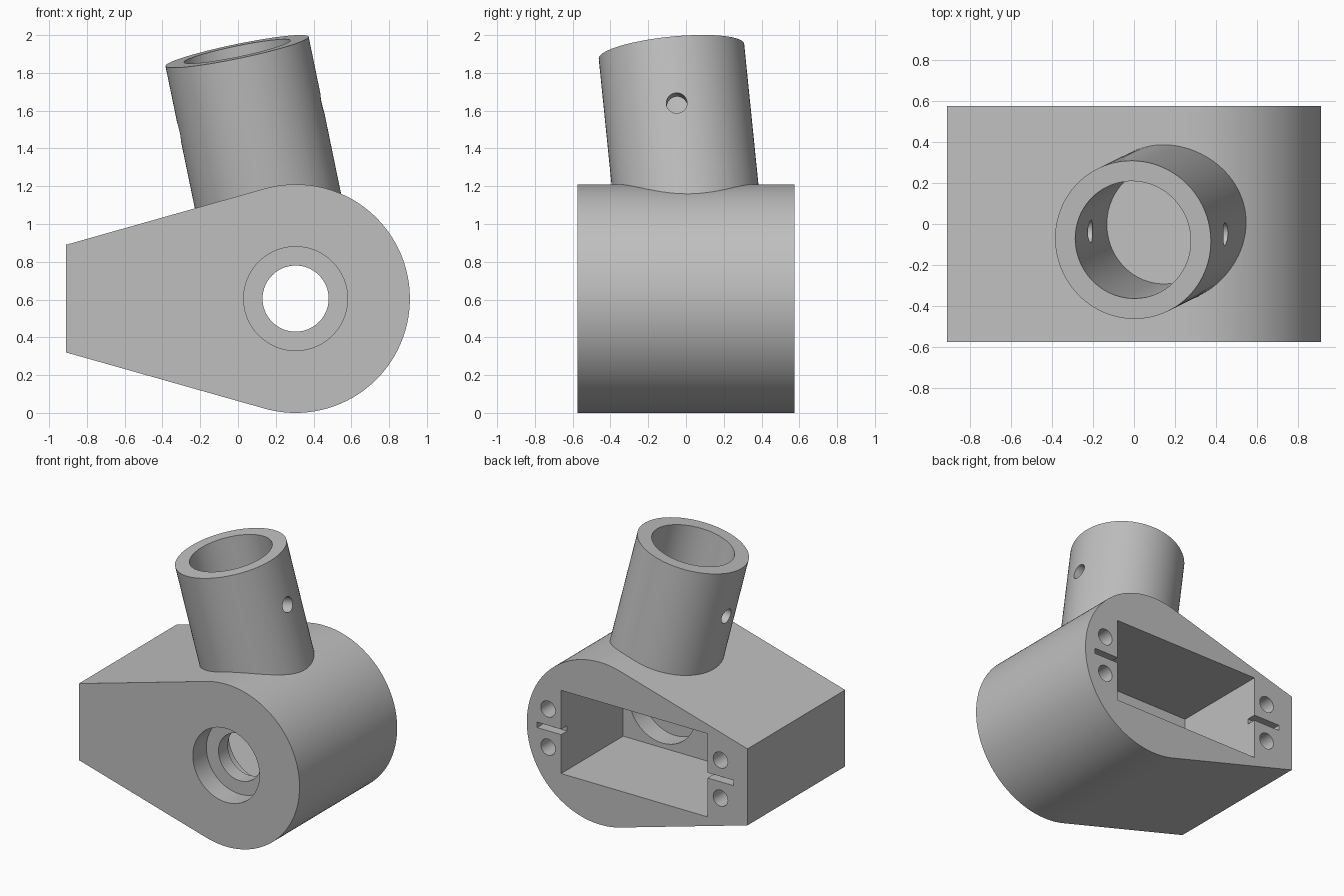
import bpy, bmesh, math
from math import radians, sin, cos, pi
from mathutils import Matrix, Vector

if "Cube" in bpy.data.objects:
    bpy.data.objects.remove(bpy.data.objects["Cube"], do_unlink=True)

grey = bpy.data.materials.new("plain grey")
grey.use_nodes = True
GREY = (0.52, 0.52, 0.52, 1)
grey.diffuse_color = GREY
grey.node_tree.nodes["Principled BSDF"].inputs["Base Color"].default_value = GREY


def finish(name, bm):
    bmesh.ops.recalc_face_normals(bm, faces=bm.faces)
    mesh = bpy.data.meshes.new(name)
    bm.to_mesh(mesh)
    bm.free()
    mesh.materials.append(grey)
    obj = bpy.data.objects.new(name, mesh)
    bpy.context.collection.objects.link(obj)
    return obj


def cylinder(name, radius, depth, matrix, segments=96):
    bm = bmesh.new()
    bmesh.ops.create_cone(bm, cap_ends=True, segments=segments, radius1=radius,
                          radius2=radius, depth=depth, matrix=matrix)
    return finish(name, bm)


def bore(name, radius, x, z, y0, y1, segments=96):
    """Cylinder along y, from y0 to y1."""
    m = Matrix.Translation((x, (y0 + y1) / 2, z)) @ Matrix.Rotation(pi / 2, 4, 'X')
    return cylinder(name, radius, y1 - y0, m, segments)


def box(name, x0, x1, y0, y1, z0, z1):
    bm = bmesh.new()
    size = Matrix.Diagonal((x1 - x0, y1 - y0, z1 - z0, 1))
    mid = Matrix.Translation(((x0 + x1) / 2, (y0 + y1) / 2, (z0 + z1) / 2))
    bmesh.ops.create_cube(bm, size=1, matrix=mid @ size)
    return finish(name, bm)


def combine(target, tool, operation):
    """Apply a boolean and remove the tool."""
    mod = target.modifiers.new("cut", 'BOOLEAN')
    mod.operation, mod.solver, mod.object = operation, 'EXACT', tool
    bpy.context.view_layer.objects.active = target
    bpy.ops.object.modifier_apply(modifier=mod.name)
    bpy.data.objects.remove(tool, do_unlink=True)


# Main dimensions
CX, CZ, R = 0.305, 0.605, 0.605
END, HALF_END, HALF_Y = -0.91, 0.285, 0.575
FLOOR = -0.155

# Teardrop housing: round end with tangent sides running to a flat end
slope = radians(15.6)
start, steps = pi / 2 + slope, 96
profile = [(END, CZ - HALF_END), (END, CZ + HALF_END)]
for i in range(steps + 1):
    a = start - 2 * start * i / steps
    profile.append((CX + R * cos(a), CZ + R * sin(a)))
bm = bmesh.new()
face = bm.faces.new([bm.verts.new((x, -HALF_Y, z)) for x, z in profile])
ext = bmesh.ops.extrude_face_region(bm, geom=[face])
verts = [v for v in ext["geom"] if isinstance(v, bmesh.types.BMVert)]
bmesh.ops.translate(bm, verts=verts, vec=(0, 2 * HALF_Y, 0))
housing = finish("bracket_housing", bm)

# Tilted tube socket with a cross pin hole
tilt = Matrix.Rotation(radians(5.8), 4, 'X') @ Matrix.Rotation(radians(-11.6), 4, 'Y')
top = Vector((-0.005, -0.077, 1.914))
length = 0.9
frame = Matrix.Translation(top) @ tilt
mid = frame @ Matrix.Translation((0, 0, -length / 2))
tube = cylinder("tube_socket", 0.387, length, mid)
combine(tube, cylinder("tube_bore", 0.287, length + 0.2, mid), 'DIFFERENCE')
pin = frame @ Matrix.Translation((0, 0, -0.36)) @ Matrix.Rotation(pi / 2, 4, 'Y')
combine(tube, cylinder("pin_hole", 0.055, 1.2, pin, 48), 'DIFFERENCE')
combine(housing, tube, 'UNION')

# Rear cavity
combine(housing, box("cavity", -0.58, 0.627, FLOOR, 0.7, CZ - 0.31, CZ + 0.31), 'DIFFERENCE')

# Shaft hole with a bearing seat on both sides of the front wall
for name, radius, y0, y1 in (("shaft_hole", 0.175, -0.7, 0),
                             ("front_seat", 0.275, -0.7, -HALF_Y + 0.16),
                             ("rear_seat", 0.275, FLOOR - 0.15, 0)):
    combine(housing, bore(name, radius, CX, CZ, y0, y1), 'DIFFERENCE')

# Screw holes and cover slots beside the cavity
for x in (-0.687, 0.735):
    for dz in (-0.142, 0.142):
        combine(housing, bore("screw_hole", 0.06, x, CZ + dz, 0.2, 0.7, 32), 'DIFFERENCE')
for x0, x1 in ((-0.795, -0.5), (0.55, 0.825)):
    combine(housing, box("slot", x0, x1, 0.505, 0.7, CZ - 0.02, CZ + 0.02), 'DIFFERENCE')

# Smooth curved walls, keep the edges sharp
bpy.ops.object.select_all(action='DESELECT')
housing.select_set(True)
bpy.context.view_layer.objects.active = housing
bpy.ops.object.shade_smooth_by_angle(angle=radians(25))
